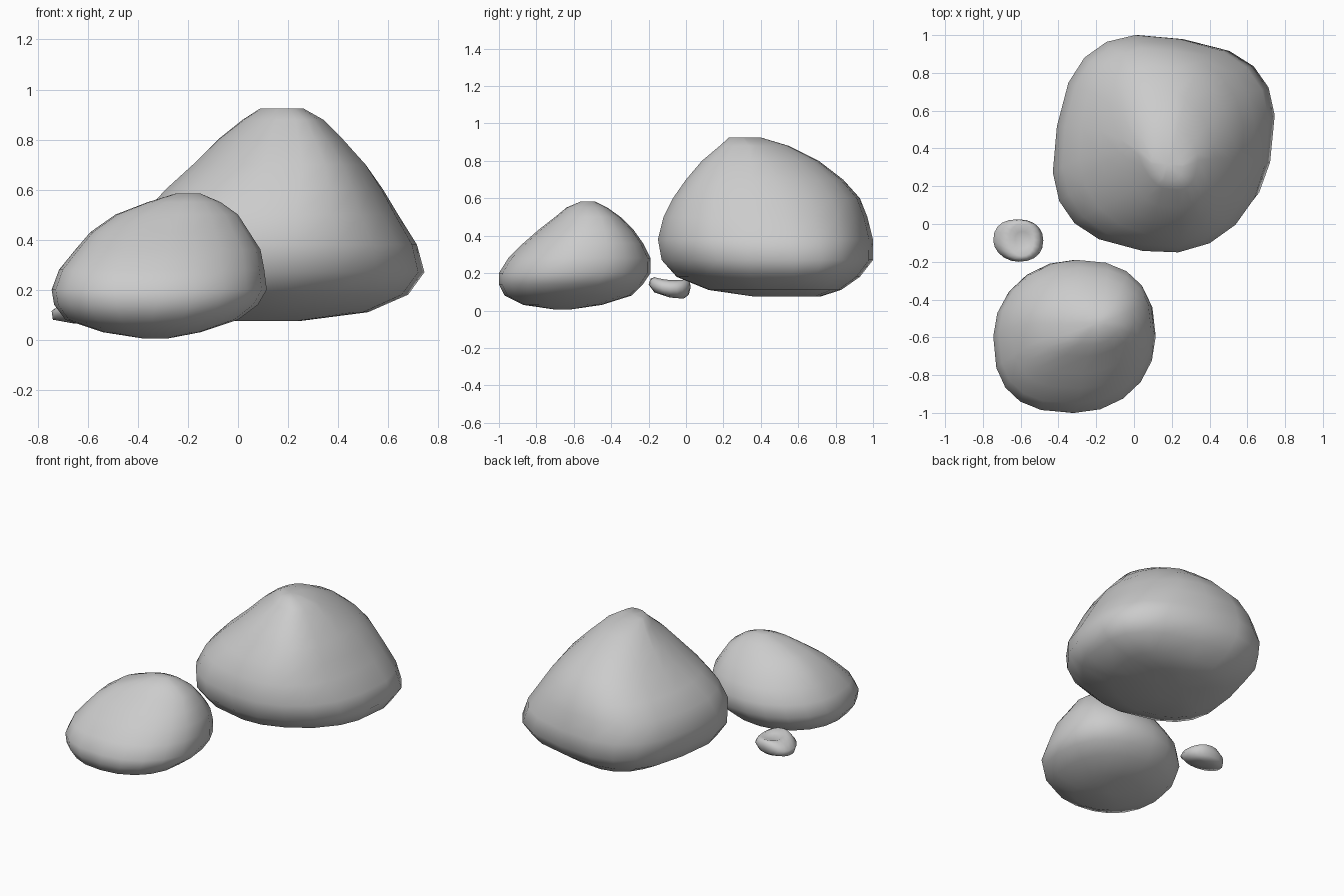
import bpy, bmesh, math

cube = bpy.data.objects.get("Cube")
if cube:
    bpy.data.objects.remove(cube, do_unlink=True)

# One stone grey for everything
stone = bpy.data.materials.new("stone_grey")
stone.use_nodes = True
grey = (0.6, 0.6, 0.6, 1)
stone.diffuse_color = grey
bsdf = stone.node_tree.nodes["Principled BSDF"]
bsdf.inputs["Base Color"].default_value = grey
bsdf.inputs["Roughness"].default_value = 0.8

SIDES = 20


def outline(corners, turn):
    """Rounded square, turned, with its bounds running from 0 to 1."""
    pts = []
    for k in range(SIDES):
        a = math.tau * k / SIDES
        c, s = math.cos(a), math.sin(a)
        e = 2 / corners[4 * k // SIDES]
        u, v = math.copysign(abs(c) ** e, c), math.copysign(abs(s) ** e, s)
        pts.append((u * math.cos(turn) - v * math.sin(turn),
                    u * math.sin(turn) + v * math.cos(turn)))
    us, vs = zip(*pts)
    return [((u - min(us)) / (max(us) - min(us)),
             (v - min(vs)) / (max(vs) - min(vs))) for u, v in pts]


def rock(name, layers, low, high, turn=0, tilt=0, saddle=0):
    """Loft rings (z, x0, x1, y0, y1) into a closed boulder.
    low / high: corner squareness per quadrant at the bottom and top."""
    bm = bmesh.new()
    rings = []
    for i, (z, x0, x1, y0, y1) in enumerate(layers):
        t = i / (len(layers) - 1)
        corners = [a + (b - a) * t for a, b in zip(low, high)]
        ring = []
        for u, v in outline(corners, math.radians(turn)):
            dy = (v - 0.5) * (y1 - y0)
            dz = tilt * dy + saddle * dy * dy
            ring.append(bm.verts.new((x0 + u * (x1 - x0), y0 + v * (y1 - y0), z + dz)))
        rings.append(ring)
    for r0, r1 in zip(rings, rings[1:]):
        for k in range(SIDES):
            n = (k + 1) % SIDES
            bm.faces.new((r0[k], r0[n], r1[n], r1[k]))
    # Close both ends with a fan
    for ring in (rings[0], rings[-1]):
        bmesh.ops.poke(bm, faces=[bm.faces.new(ring)])
    bmesh.ops.recalc_face_normals(bm, faces=bm.faces)
    for f in bm.faces:
        f.smooth = True
    mesh = bpy.data.meshes.new(name)
    bm.to_mesh(mesh)
    bm.free()
    mesh.materials.append(stone)
    obj = bpy.data.objects.new(name, mesh)
    bpy.context.collection.objects.link(obj)
    return obj


# Large peaked boulder at the back, its lower left-front corner heavier
rock("large_boulder", [
    (.075, -.05, .25, .36, .72),
    (.11, -.22, .52, .12, .83),
    (.18, -.36, .68, -.05, .93),
    (.27, -.42, .745, -.13, 1),
    (.38, -.43, .715, -.15, 1),
    (.5, -.38, .64, -.12, .97),
    (.6, -.29, .58, -.07, .93),
    (.7, -.18, .51, 0, .84),
    (.8, -.08, .42, .085, .71),
    (.88, .02, .34, .18, .55),
    (.925, .09, .26, .23, .4),
], (3.6, 2.9, 3.8, 1.3), (1.2, 2.4, 1.2, 3.4), turn=-10)

# Medium boulder in front, with a diagonal ridge
rock("medium_boulder", [
    (.005, -.38, -.28, -.7, -.62),
    (.03, -.54, -.15, -.87, -.45),
    (.08, -.69, 0, -.97, -.29),
    (.14, -.735, .08, -1, -.23),
    (.2, -.745, .115, -1, -.19),
    (.28, -.715, .105, -.95, -.19),
    (.36, -.65, .09, -.87, -.23),
    (.43, -.59, .045, -.79, -.28),
    (.5, -.49, 0, -.7, -.35),
    (.55, -.36, -.07, -.64, -.42),
    (.584, -.25, -.15, -.56, -.49),
], (2.3, 2.1, 2.0, 2.3), (2.6, 1.8, 3.6, 1.7))

# Small dented pebble at the side
rock("pebble", [
    (.066, -.66, -.56, -.09, -.01),
    (.08, -.74, -.51, -.17, .015),
    (.115, -.745, -.48, -.2, .025),
    (.148, -.70, -.5, -.19, .02),
    (.163, -.66, -.53, -.17, 0),
    (.15, -.63, -.55, -.13, -.04),
], (2.2, 2.4, 1.9, 2.3), (2.2, 2.4, 1.9, 2.3), tilt=-.07, saddle=1.3)
